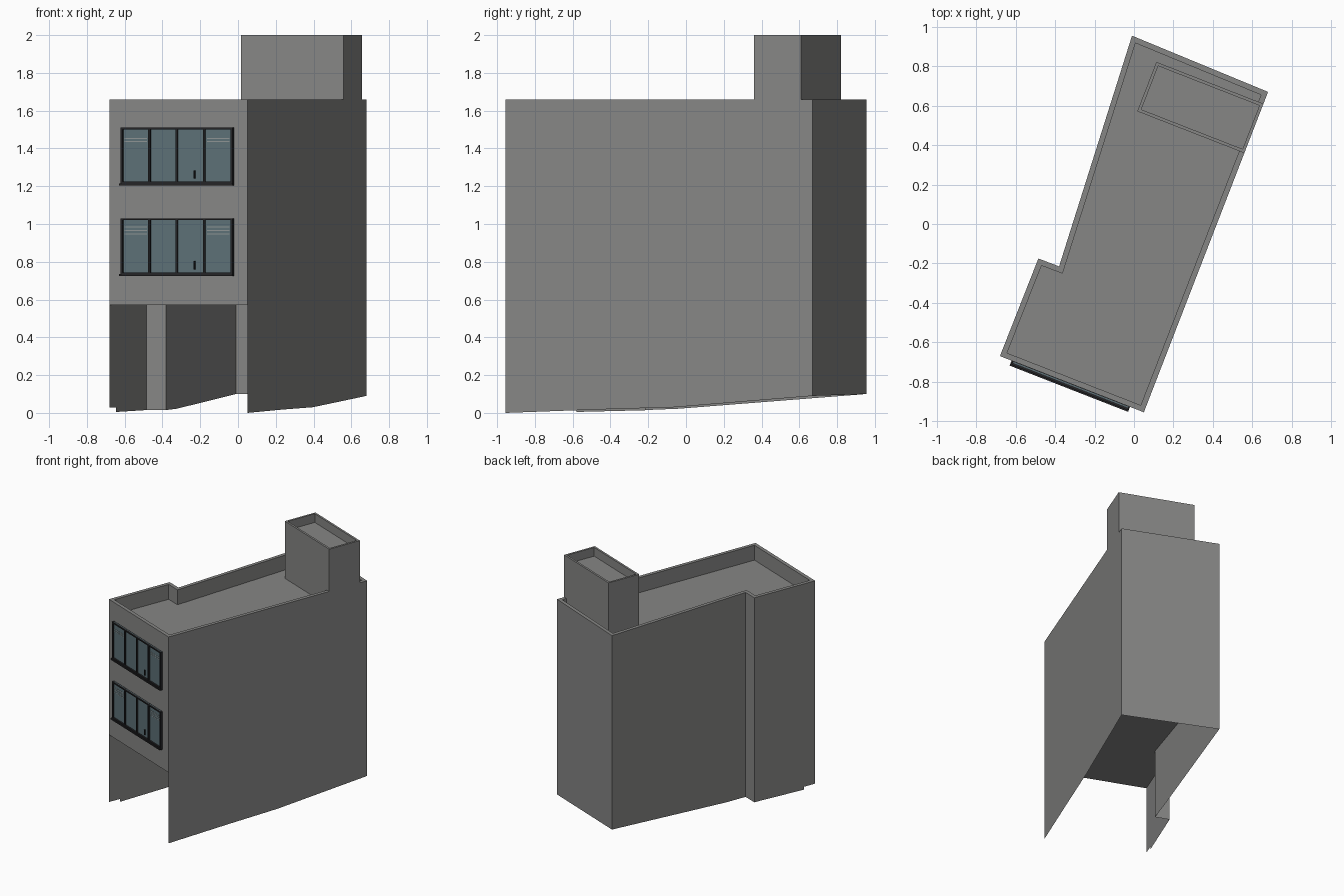
import bpy, bmesh
from mathutils import Vector

cube = bpy.data.objects.get("Cube")
if cube:
    bpy.data.objects.remove(cube)


def material(name, rgb):
    m = bpy.data.materials.new(name)
    m.use_nodes = True
    m.diffuse_color = (*rgb, 1)
    m.node_tree.nodes["Principled BSDF"].inputs["Base Color"].default_value = (*rgb, 1)
    return m


WALL = material("grey_plaster", (0.24, 0.24, 0.235))
GLASS = material("blue_grey_glass", (0.11, 0.165, 0.185))
FRAME = material("dark_frame", (0.018, 0.018, 0.02))
BLIND = material("pale_blind", (0.27, 0.30, 0.30))


def make(name, faces, mat):
    """Object from a list of polygons, merging shared corners."""
    bm = bmesh.new()
    for pts in faces:
        bm.faces.new([bm.verts.new(p) for p in pts])
    bmesh.ops.remove_doubles(bm, verts=bm.verts, dist=0.0005)
    me = bpy.data.meshes.new(name)
    bm.to_mesh(me)
    bm.free()
    me.materials.append(mat)
    ob = bpy.data.objects.new(name, me)
    bpy.context.collection.objects.link(ob)
    return ob


def at(p, z):
    return Vector((p.x, p.y, z))


def inset(poly, d):
    """Mitred inward offset of a counter-clockwise outline."""
    out = []
    for i, p in enumerate(poly):
        a = (p - poly[i - 1]).normalized()
        b = (poly[(i + 1) % len(poly)] - p).normalized()
        na, nb = Vector((-a.y, a.x)), Vector((-b.y, b.x))
        out.append(p + (na + nb) * d / (1 + na.dot(nb)))
    return out


def roof_faces(poly, top, floor, width):
    """Parapet cap, parapet inner sides and the sunken roof."""
    inner = inset(poly, width)
    faces = [[at(p, floor) for p in inner]]
    for i in range(len(poly)):
        j = (i + 1) % len(poly)
        faces.append([at(poly[i], top), at(poly[j], top), at(inner[j], top), at(inner[i], top)])
        faces.append([at(inner[i], top), at(inner[j], top), at(inner[j], floor), at(inner[i], floor)])
    return faces


# Footprint, counter-clockwise from the front left corner of the facade
A, B, C = Vector((-0.68, -0.67)), Vector((0.05, -0.955)), Vector((0.68, 0.67))
D, E, F = Vector((-0.01, 0.955)), Vector((-0.38, -0.215)), Vector((-0.485, -0.175))
plan = [A, B, C, D, E, F]
TOP, ROOF, SOFFIT = 1.66, 1.54, 0.57

# Lower edge of each wall as (fraction along wall, height), following sloping ground
lower = [
    [(0, SOFFIT), (1, SOFFIT)],
    [(0, 0.0), (0.3, 0.018), (0.55, 0.03), (1, 0.09)],
    [(0, 0.09), (1, 0.1)],
    [(0, 0.1), (0.85, 0.022), (1, 0.015)],
    [(0, 0.015), (1, 0.015)],
    [(0, 0.015), (0.82, 0.005), (0.82, 0.028), (1, 0.028)],
]
walls = []
for i, edge in enumerate(lower):
    p, q = plan[i], plan[(i + 1) % len(plan)]
    walls.append([at(p.lerp(q, t), z) for t, z in edge] + [at(q, TOP), at(p, TOP)])
make("outer_walls", walls, WALL)
make("main_roof_and_parapet", roof_faces(plan, TOP, ROOF, 0.028), WALL)
make("ground_floor_ceiling", [[at(p, SOFFIT) for p in reversed(plan)]], WALL)

# Stair house on the roof, flush with the long side wall
along = (B - A).normalized()
r0, r1 = B.lerp(C, 0.809), B.lerp(C, 0.963)
house = [r0 - along * 0.583, r0, r1, r1 - along * 0.583]
sides = [[at(house[i], ROOF), at(house[(i + 1) % 4], ROOF),
          at(house[(i + 1) % 4], 2), at(house[i], 2)] for i in range(4)]
make("stair_house", sides + roof_faces(house, 2, 1.93, 0.016), WALL)

# Facade frame: u along the front, v outward, z up
outward = Vector((along.y, -along.x))


def box(u, v, z):
    def pt(i, j, k):
        return at(A + along * u[i] + outward * v[j], z[k])
    quads = []
    for k in (0, 1):
        ring = ((0, 0), (1, 0), (1, 1), (0, 1))
        quads += [[pt(k, a, b) for a, b in ring],
                  [pt(a, k, b) for a, b in ring],
                  [pt(a, b, k) for a, b in ring]]
    return quads


def solid(name, boxes, mat):
    ob = make(name, sum((box(*b) for b in boxes), []), mat)
    bm = bmesh.new()
    bm.from_mesh(ob.data)
    bmesh.ops.recalc_face_normals(bm, faces=bm.faces)
    bm.to_mesh(ob.data)
    bm.free()


U0, U1, BAR = 0.075, 0.70, 0.012
PANE = (U1 - U0) / 4
for storey, z0, slats in (("lower", 0.735, (0.21, 0.228, 0.246)),
                          ("upper", 1.215, (0.22, 0.236))):
    z1 = z0 + 0.295
    solid(storey + "_window_glass", [((U0, U1), (0.002, 0.008), (z0, z1))], GLASS)
    # Surround and mullions
    bars = [((U0, U1), (0, 0.02), (z, z + 0.009)) for z in (z0, z1 - 0.009)]
    for i in range(5):
        c = U0 + i * PANE
        bars.append(((c - BAR / 2, c + BAR / 2), (0, 0.018), (z0, z1)))
    solid(storey + "_window_frame", bars, FRAME)
    solid(storey + "_window_sill", [((U0 - 0.012, U1 + 0.008), (0, 0.027), (z0 - 0.01, z0))], FRAME)
    c = U0 + 2.62 * PANE
    solid(storey + "_window_handle", [((c, c + 0.006), (0.008, 0.016), (z0 + 0.025, z0 + 0.068))], FRAME)
    # Thin slats behind the two outer panes
    solid(storey + "_blind_slats",
          [((U0 + i * PANE + 0.015, U0 + (i + 1) * PANE - 0.015), (0.007, 0.0095),
            (z0 + h, z0 + h + 0.005)) for i in (0, 3) for h in slats], BLIND)
